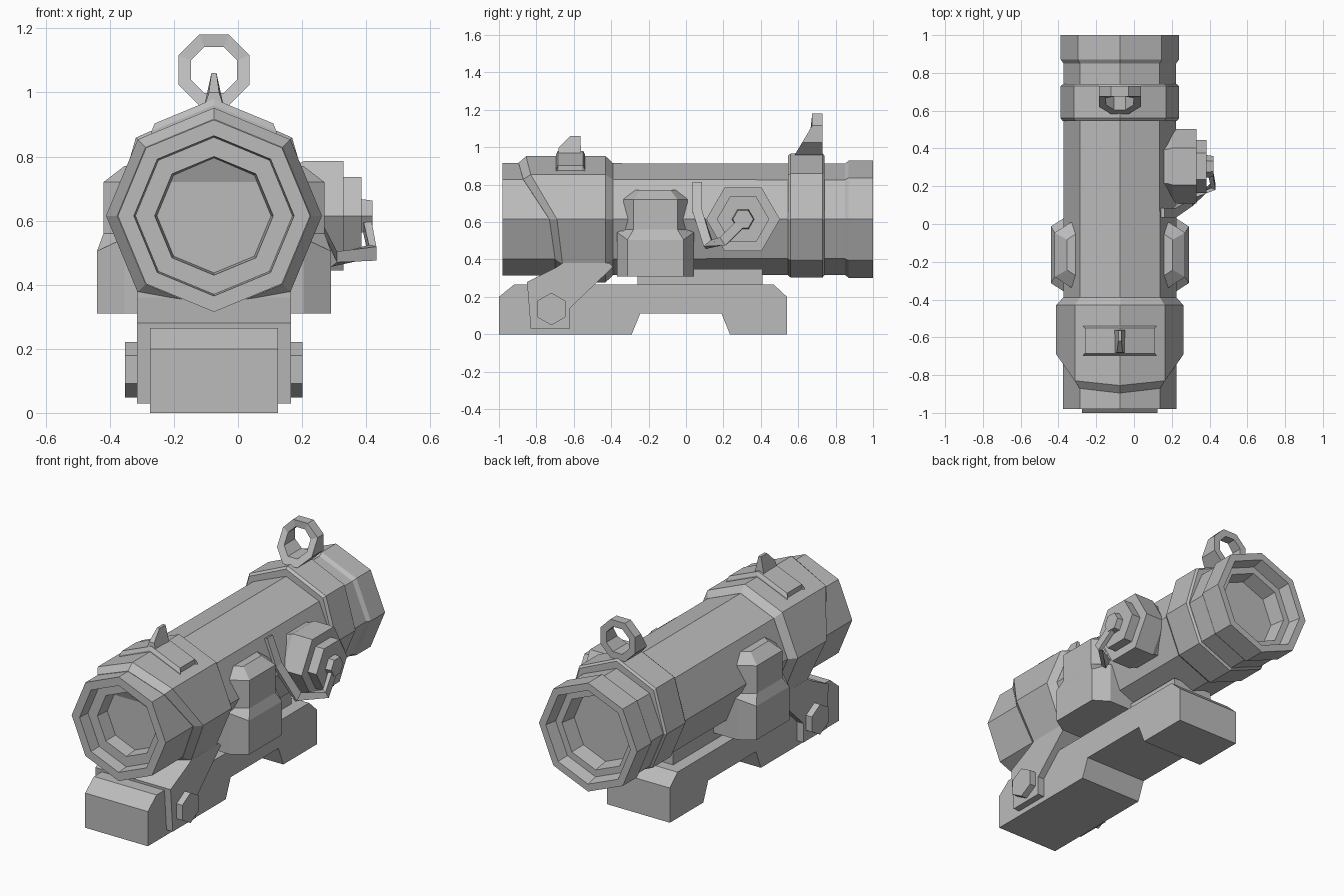
import bpy, bmesh, math
from mathutils import Vector

if "Cube" in bpy.data.objects:
    bpy.data.objects.remove(bpy.data.objects["Cube"], do_unlink=True)

CX, CZ = -0.075, 0.615          # optical axis
grey = bpy.data.materials.new("plain_grey")
grey.use_nodes = True
grey.diffuse_color = (0.5, 0.5, 0.5, 1)
grey.node_tree.nodes["Principled BSDF"].inputs["Base Color"].default_value = (0.5, 0.5, 0.5, 1)


def loft(name, rings, closed=False):
    """Skin a list of equal-sized point rings; cap the ends unless closed."""
    bm = bmesh.new()
    vs = [[bm.verts.new(p) for p in ring] for ring in rings]
    n = len(vs[0])
    pairs = list(zip(vs, vs[1:])) + ([(vs[-1], vs[0])] if closed else [])
    for a, b in pairs:
        for i in range(n):
            j = (i + 1) % n
            bm.faces.new((a[i], a[j], b[j], b[i]))
    if not closed:
        bm.faces.new(vs[0])
        bm.faces.new(vs[-1])
    bmesh.ops.recalc_face_normals(bm, faces=bm.faces)
    mesh = bpy.data.meshes.new(name)
    bm.to_mesh(mesh)
    bm.free()
    mesh.materials.append(grey)
    obj = bpy.data.objects.new(name, mesh)
    bpy.context.collection.objects.link(obj)
    return obj


def octagon(radii, ys):
    """Ring about the axis, first corner on top; values may vary per corner."""
    radii = radii if isinstance(radii, list) else [radii] * 8
    ys = ys if isinstance(ys, list) else [ys] * 8
    return [(CX + r * math.sin(i * math.pi / 4), y, CZ + r * math.cos(i * math.pi / 4))
            for i, (r, y) in enumerate(zip(radii, ys))]


def extrude_x(name, profile, x0, x1):
    return loft(name, [[(x, y, z) for y, z in profile] for x in (x0, x1)])


def hexagon(x, y, z, r, turn=0.0):
    return [(x, y + r * math.cos(turn + i * math.pi / 3), z + r * math.sin(turn + i * math.pi / 3))
            for i in range(6)]


def mirrored(half):
    """Expand five values, top to bottom, to eight corners."""
    return half + half[3:0:-1]


# Tube with stepped lens recesses at both ends
tube = [(0.178, -0.83), (0.185, -0.91), (0.245, -0.91), (0.25, -0.98), (0.30, -0.98),
        (0.298, 0.85), (0.313, 0.87), (0.313, 1.0), (0.27, 1.0), (0.255, 0.93),
        (0.215, 0.93), (0.2, 0.84)]
loft("scope_tube", [octagon(r, y) for r, y in tube])

# Front clamp ring with a swept-back front edge
edge = mirrored([-0.855, -0.83, -0.69, -0.66, -0.66])
loft("front_clamp_ring", [octagon(0.28, [y - 0.04 for y in edge]),
                          octagon(0.302, [y - 0.04 for y in edge]),
                          octagon(0.337, edge), octagon(0.337, -0.43),
                          octagon(0.30, -0.39), octagon(0.28, -0.39)])

# Rear ring, thicker over the top
thick = mirrored([0.352, 0.345, 0.314, 0.312, 0.312])
slim = [r - 0.012 for r in thick]
loft("rear_ring", [octagon(0.28, 0.545), octagon(slim, 0.545), octagon(thick, 0.56),
                   octagon(thick, 0.73), octagon(slim, 0.74), octagon(0.28, 0.74)])

# Mounting base and its riser
base = [(-1, 0), (-0.29, 0), (-0.245, 0.11), (0.19, 0.11), (0.235, 0), (0.54, 0),
        (0.54, 0.2), (0.47, 0.265), (-0.92, 0.265), (-1, 0.2)]
extrude_x("mount_base", base, CX - 0.2, CX + 0.2)
extrude_x("mount_riser", [(-0.26, 0.25), (0.41, 0.25), (0.41, 0.35), (-0.26, 0.35)],
          CX - 0.13, CX + 0.13)

# Bracket joining the clamp ring to the base, with a bolt through it
bracket = [(-0.83, 0.03), (-0.62, 0.03), (-0.62, 0.14), (-0.39, 0.36), (-0.41, 0.38),
           (-0.66, 0.38), (-0.69, 0.36), (-0.85, 0.28)]
extrude_x("clamp_bracket", bracket, CX - 0.24, CX + 0.24)
loft("clamp_bolt", [hexagon(CX + s * 0.277, -0.72, 0.135, 0.087, math.pi / 6) for s in (-1, 1)])

# Side housings: chamfered sections stacked upwards
housing = [(0.31, 0.365, 0.205), (0.505, 0.365, 0.205), (0.56, 0.345, 0.172),
           (0.72, 0.345, 0.172), (0.77, 0.28, 0.135)]
for side, name in ((1, "left_housing"), (-1, "right_housing")):
    rings = []
    for z, d, h in housing:
        half = [(0.1, h), (d - 0.085, h), (d, h - 0.055)]
        pts = half + [(x, -y) for x, y in reversed(half)]
        lift = 0.04 if z == 0.505 else 0
        rings.append([(CX + side * x, -0.163 + y, z + (lift if x < d else 0)) for x, y in pts])
    loft(name, rings)

# Stepped adjustment knob
knob = [(0.08, 0.17), (0.175, 0.18), (0.205, 0.197), (0.33, 0.197), (0.33, 0.14),
        (0.385, 0.14), (0.385, 0.06), (0.42, 0.055)]
loft("adjustment_knob", [hexagon(x, 0.305, 0.615, r) for x, r in knob])

# Thin strap running from the tube to the knob
path = [Vector(p) for p in ((0.15, 0.06, 0.81), (0.21, 0.06, 0.66), (0.30, 0.12, 0.48),
                            (0.42, 0.2, 0.5), (0.40, 0.3, 0.6))]
strap = []
for i, p in enumerate(path):
    t = (path[min(i + 1, 4)] - path[max(i - 1, 0)]).normalized()
    u = t.cross(Vector((1, 0, 0))).normalized() * 0.026
    v = t.cross(u).normalized() * 0.013
    strap.append([p + u + v, p - u + v, p - u - v, p + u - v])
loft("knob_strap", strap)

# Front sight: saddle plate and tapered post
saddle = []
for y, r, w in ((-0.695, 0.345, 0.195), (-0.685, 0.365, 0.185),
                (-0.55, 0.365, 0.185), (-0.54, 0.345, 0.195)):
    slope = w * math.tan(math.pi / 8)
    saddle.append([(CX - w, y, CZ + r - slope), (CX, y, CZ + r), (CX + w, y, CZ + r - slope),
                   (CX + w, y, CZ + 0.31 - slope), (CX, y, CZ + 0.31),
                   (CX - w, y, CZ + 0.31 - slope)])
loft("front_sight_saddle", saddle)
post = [(-0.685, 0.95), (-0.68, 1.0), (-0.62, 1.06), (-0.565, 1.06), (-0.56, 0.95)]
loft("front_sight_post", [[(CX + s * (0.008 if z > 1.03 else 0.016 if z > 0.99 else 0.032), y, z)
                           for y, z in post] for s in (-1, 1)])

# Rear ring sight whose lower half flares forwards
ring = []
for i in range(8):
    a = math.pi / 8 + i * math.pi / 4
    section = []
    for r, rear in ((0.12, False), (0.12, True), (0.078, True), (0.078, False)):
        z = 1.07 + r * math.sin(a)
        front = 0.675 - max(0, 1.115 - z) * 0.6
        section.append((CX + r * math.cos(a), 0.73 if rear else front, z))
    ring.append(section)
loft("rear_sight_ring", ring, closed=True)
